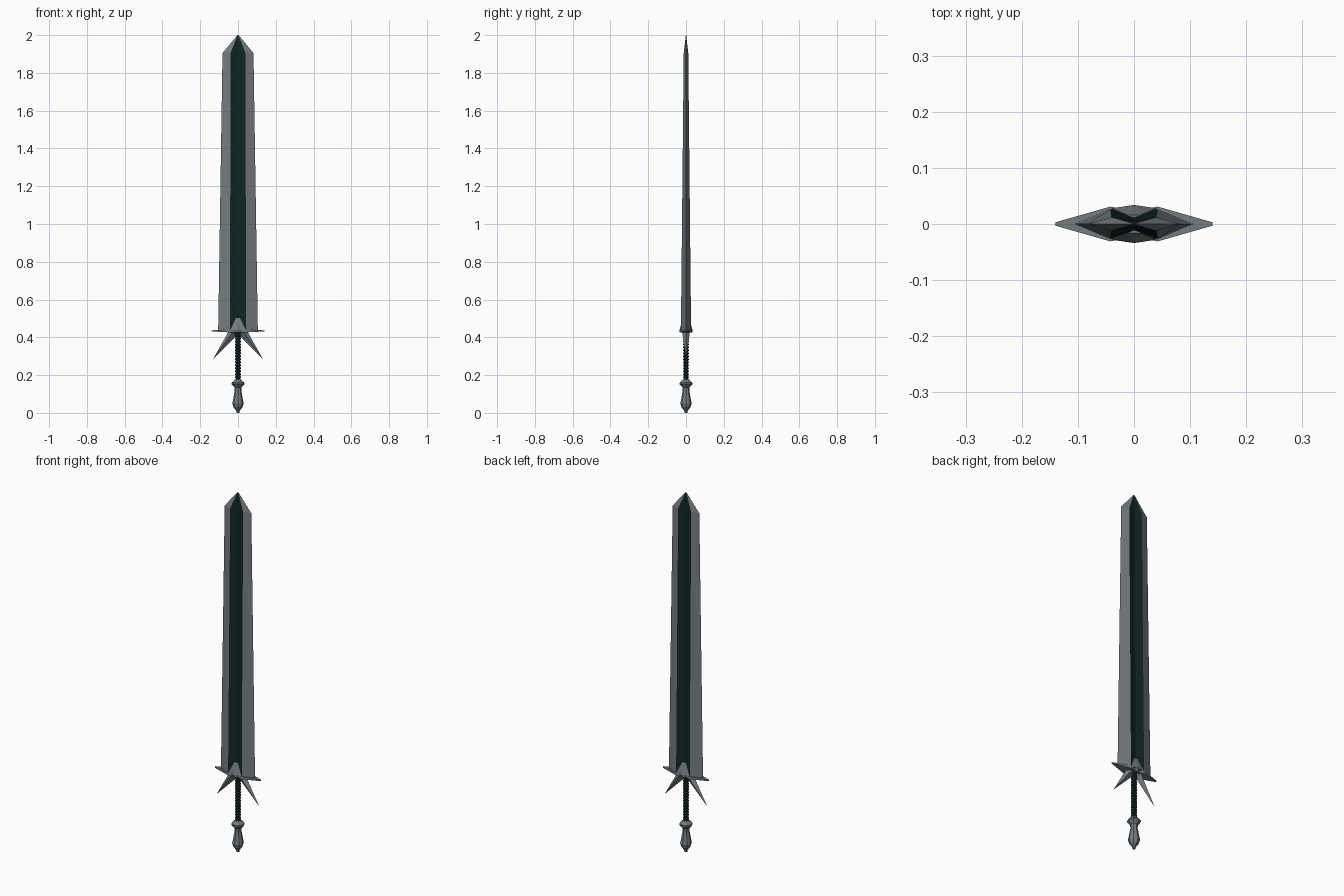
import bpy, bmesh, math

if "Cube" in bpy.data.objects:
    bpy.data.objects.remove(bpy.data.objects["Cube"])


def material(name, rgb):
    m = bpy.data.materials.new(name)
    m.diffuse_color = (*rgb, 1)
    m.use_nodes = True
    m.node_tree.nodes["Principled BSDF"].inputs["Base Color"].default_value = m.diffuse_color
    return m


STEEL = material("grey steel", (0.18, 0.20, 0.21))
DARK = material("dark teal", (0.005, 0.018, 0.018))


def finish(name, bm, *mats):
    bmesh.ops.recalc_face_normals(bm, faces=bm.faces)
    me = bpy.data.meshes.new(name)
    bm.to_mesh(me)
    bm.free()
    for m in mats:
        me.materials.append(m)
    ob = bpy.data.objects.new(name, me)
    bpy.context.collection.objects.link(ob)
    return ob


def loft(bm, rings, cap=True):
    """Bridge matching closed rings of points with flat faces."""
    vs = [[bm.verts.new(p) for p in r] for r in rings]
    n = len(vs[0])
    for a, b in zip(vs, vs[1:]):
        for i in range(n):
            j = (i + 1) % n
            bm.faces.new((a[i], a[j], b[j], b[i]))
    if cap:
        bm.faces.new(vs[0])
        bm.faces.new(vs[-1])
    return vs


def hull(name, pts, mat):
    bm = bmesh.new()
    for p in pts:
        bm.verts.new(p)
    bmesh.ops.convex_hull(bm, input=bm.verts)
    return finish(name, bm, mat)


def lathe(name, profile, sides, mat):
    bm = bmesh.new()
    loft(bm, [[(r * math.cos(math.tau * i / sides), r * math.sin(math.tau * i / sides), z)
               for i in range(sides)] for r, z in profile])
    return finish(name, bm, mat)


# Blade: grooved cross-section, ridges either side of a dark fuller
def section(edge, ridge, thick, groove, z, ridge_z=None):
    rz = z if ridge_z is None else ridge_z
    return [(edge, 0, z), (ridge, thick, rz), (0, groove, rz), (-ridge, thick, rz),
            (-edge, 0, z), (-ridge, -thick, rz), (0, -groove, rz), (ridge, -thick, rz)]


bm = bmesh.new()
loft(bm, [section(0.105, 0.042, 0.027, 0.012, 0.435),
          section(0.082, 0.040, 0.012, 0.006, 1.905),
          section(0.003, 0.002, 0.001, 0.0006, 2.0)])
for f in bm.faces:
    if len(f.verts) == 4 and any(abs(v.co.x) < 1e-6 for v in f.verts):
        f.material_index = 1
finish("blade", bm, STEEL, DARK)

# Guard: thin pointed plate with a small central point front and back
quarter = [(0.140, 0.003), (0.042, 0.031), (0.015, 0.025), (0, 0.034)]
half = quarter + [(-x, y) for x, y in quarter[-2::-1]]
outline = half + [(x, -y) for x, y in half[::-1]]
outline = [p for i, p in enumerate(outline) if p not in outline[:i]]
bm = bmesh.new()
loft(bm, [[(x, y, 0.434 + s * (0.003 if abs(x) > 0.1 else 0.008)) for x, y in outline]
          for s in (-1, 1)])
finish("guard", bm, STEEL)

# Wedges rising from the guard into the fuller
for s, side in ((-1, "front"), (1, "back")):
    hull("wedge_" + side,
         [(0, s * 0.034, 0.44), (0.04, s * 0.028, 0.44), (-0.04, s * 0.028, 0.44),
          (0.011, s * 0.016, 0.503), (-0.011, s * 0.016, 0.503), (0, 0, 0.44), (0, 0, 0.50)],
         STEEL)

# Spikes sweeping down from the guard
for s, side in ((-1, "left"), (1, "right")):
    hull("spike_" + side,
         [(s * 0.012, 0, 0.405), (s * 0.050, 0, 0.43), (s * 0.012, 0, 0.43),
          (s * 0.026, 0.021, 0.43), (s * 0.026, -0.021, 0.43), (s * 0.132, 0, 0.285)], STEEL)

# Ribbed grip
ribs = 17
profile = []
for i in range(ribs):
    z = 0.165 + i * 0.0158
    profile += [(0.0115, z), (0.0155, z + 0.006), (0.0155, z + 0.010)]
lathe("grip", profile + [(0.0115, 0.433)], 10, DARK)

# Pommel with collar
lathe("pommel", [(0.007, 0), (0.010, 0.012), (0.024, 0.030), (0.030, 0.050), (0.026, 0.070),
                 (0.018, 0.115), (0.019, 0.135), (0.024, 0.140), (0.034, 0.152),
                 (0.033, 0.160), (0.020, 0.172), (0.016, 0.178)], 8, STEEL)
